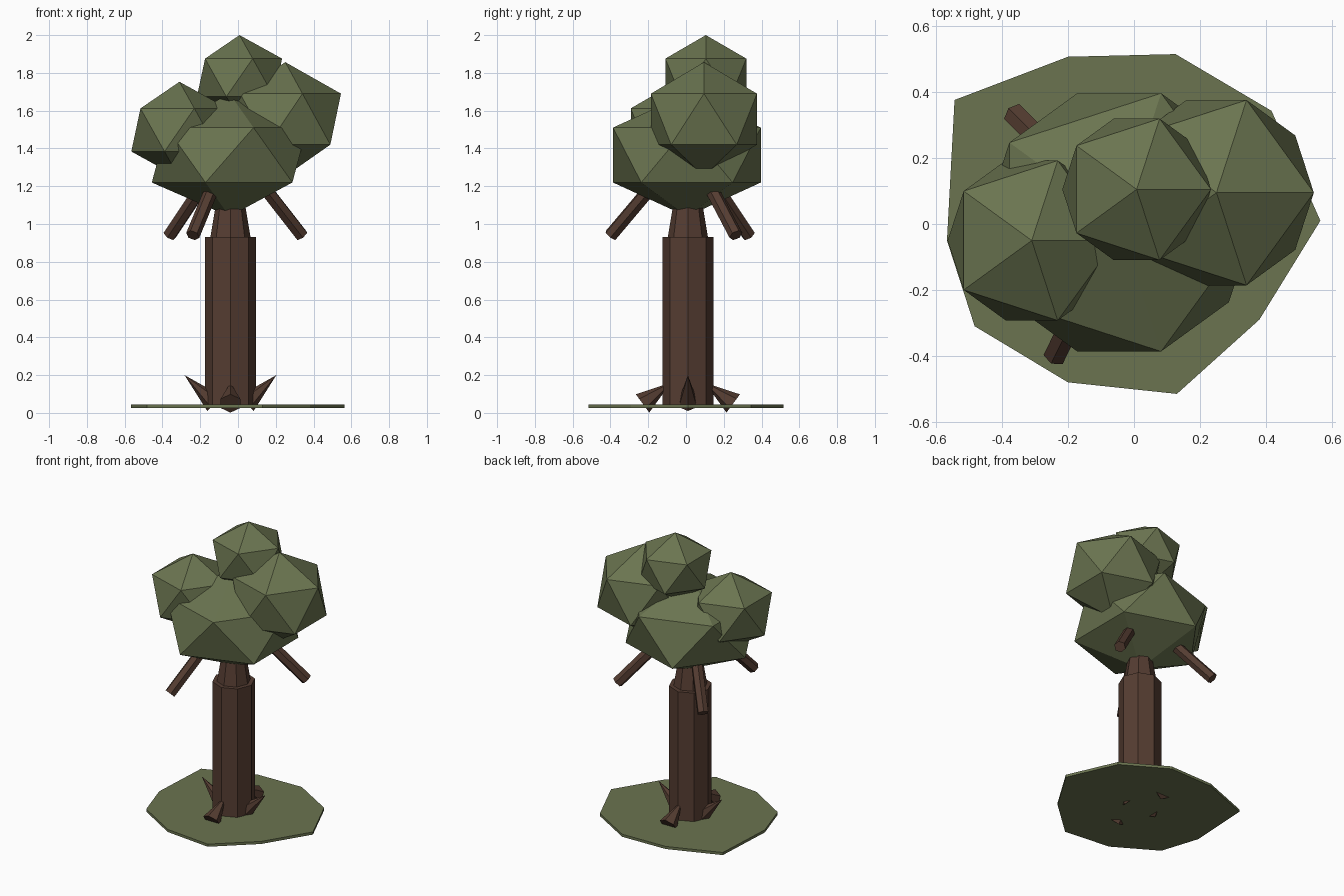
import bpy
import bmesh
from mathutils import Vector, Matrix
from math import cos, sin, radians

if "Cube" in bpy.data.objects:
    bpy.data.objects.remove(bpy.data.objects["Cube"], do_unlink=True)


def make_material(name, rgb):
    mat = bpy.data.materials.new(name)
    mat.use_nodes = True
    color = (*rgb, 1)
    mat.diffuse_color = color
    for node in mat.node_tree.nodes:
        if node.type == 'BSDF_PRINCIPLED':
            node.inputs["Base Color"].default_value = color
            node.inputs["Roughness"].default_value = 0.9
    return mat


LEAF = make_material("leaf_green", (0.145, 0.175, 0.08))
BARK = make_material("bark_brown", (0.09, 0.046, 0.031))


def finish(bm, name, mat):
    bmesh.ops.recalc_face_normals(bm, faces=bm.faces)
    mesh = bpy.data.meshes.new(name)
    bm.to_mesh(mesh)
    bm.free()
    mesh.materials.append(mat)
    obj = bpy.data.objects.new(name, mesh)
    bpy.context.collection.objects.link(obj)
    return obj


def limb(name, start, end, r_start, r_end, sides):
    """Tapered prism running between two points."""
    start, end = Vector(start), Vector(end)
    axis = end - start
    place = Matrix.Translation((start + end) / 2) @ axis.to_track_quat('Z', 'Y').to_matrix().to_4x4()
    bm = bmesh.new()
    bmesh.ops.create_cone(bm, cap_ends=True, segments=sides, radius1=r_start,
                          radius2=r_end, depth=axis.length, matrix=place)
    bmesh.ops.remove_doubles(bm, verts=bm.verts, dist=0.0001)
    return finish(bm, name, mat=BARK)


def foliage(name, center, radius, half_height):
    bm = bmesh.new()
    place = Matrix.Translation(center) @ Matrix.Diagonal((radius, radius, half_height, 1))
    bmesh.ops.create_icosphere(bm, subdivisions=1, radius=1, matrix=place)
    return finish(bm, name, LEAF)


TX, TY = -0.04, 0.01  # trunk axis


def around(angle, radius, z):
    a = radians(angle)
    return (TX + radius * cos(a), TY + radius * sin(a), z)


# Grass patch: uneven ten-sided slab
outline = [(.565, .01), (.417, .343), (.126, .515), (-.2, .507), (-.544, .376),
           (-.567, -.05), (-.483, -.31), (-.2, -.48), (.13, -.515), (.38, -.29)]
bm = bmesh.new()
base = bm.faces.new([bm.verts.new((x, y, 0.026)) for x, y in outline])
top = bmesh.ops.extrude_face_region(bm, geom=[base])
bmesh.ops.translate(bm, vec=(0, 0, 0.018),
                    verts=[g for g in top["geom"] if isinstance(g, bmesh.types.BMVert)])
if not any(f.normal.z < -0.9 for f in bm.faces):
    bm.normal_update()
finish(bm, "grass_patch", LEAF)

# Trunk
limb("trunk", (TX, TY, 0.03), (TX, TY, 0.93), 0.135, 0.135, 8)
limb("upper_trunk", (TX, TY, 0.925), (TX, TY, 1.3), 0.107, 0.045, 8)

# Bare branches dropping out of the crown
for name, angle in (("front_branch", 244), ("back_branch", 135), ("left_branch", 34)):
    limb(name, around(angle, 0.455, 0.94), around(angle, 0.06, 1.36), 0.037, 0.037, 6)

# Roots: pointed spikes at the sides, flared stubs front and back
for name, angle in (("left_root", 0), ("right_root", 180)):
    limb(name, around(angle, 0.085, 0.05), around(angle, 0.243, 0.2), 0.055, 0, 6)
for name, angle in (("back_root", 90), ("front_root", 270)):
    limb(name, around(angle, 0.24, 0.05), around(angle, 0.09, 0.16), 0.06, 0, 6)

# Crown of faceted leaf clumps
foliage("main_foliage", (-0.045, 0.005, 1.365), 0.46, 0.325)
foliage("right_foliage", (-0.31, -0.05, 1.498), 0.285, 0.255)
foliage("left_foliage", (0.25, 0.095, 1.555), 0.33, 0.302)
foliage("top_foliage", (0.008, 0.105, 1.775), 0.252, 0.225)
